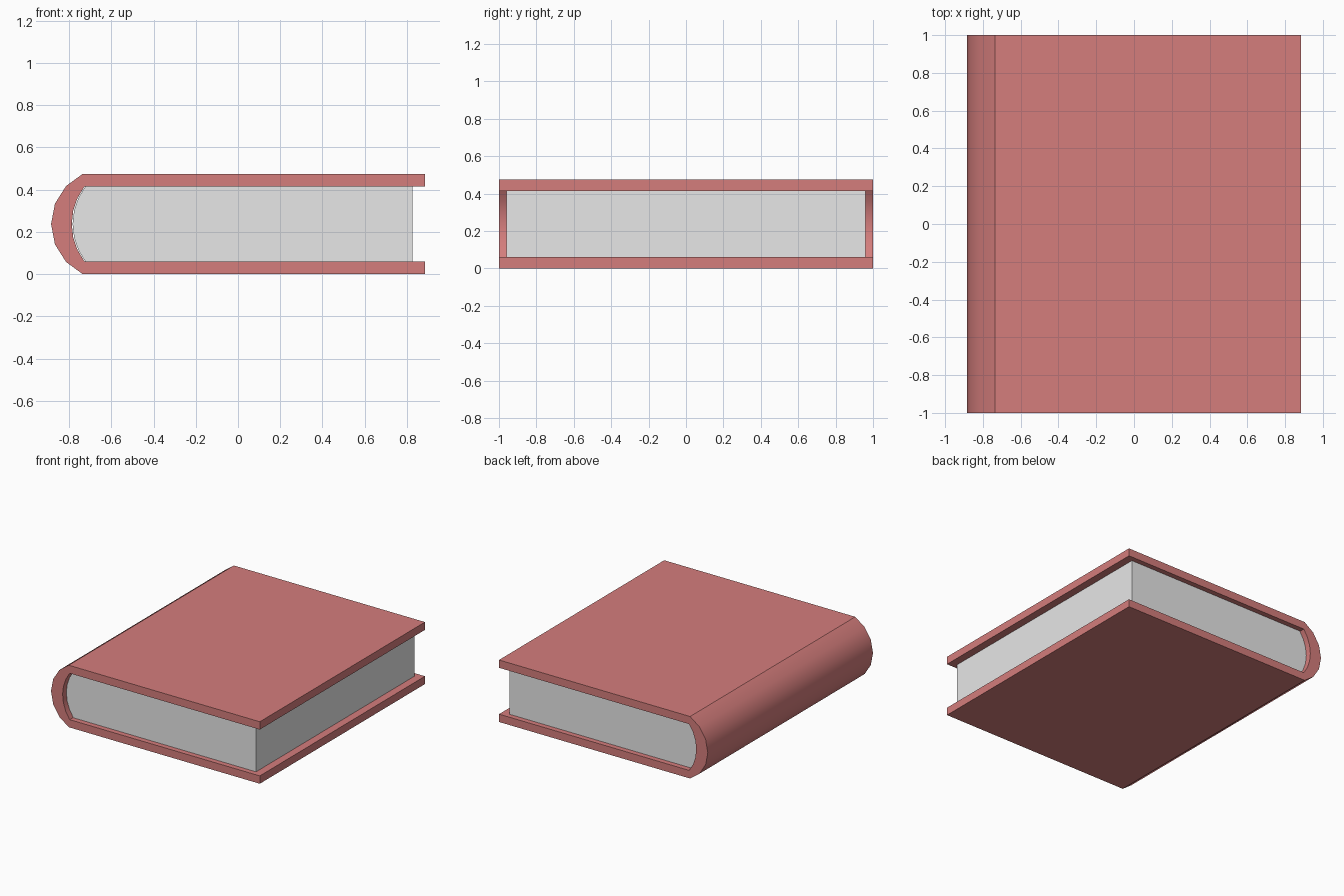
import bpy, bmesh
from math import sin, cos, asin

cube = bpy.data.objects.get("Cube")
if cube:
    bpy.data.objects.remove(cube, do_unlink=True)

HEIGHT = 0.475
MID = HEIGHT / 2
BOARD = 0.06          # cover board thickness
EDGE_X = 0.885        # fore edge of the boards


def material(name, rgb):
    m = bpy.data.materials.new(name)
    m.use_nodes = True
    m.diffuse_color = (*rgb, 1)
    m.node_tree.nodes["Principled BSDF"].inputs["Base Color"].default_value = (*rgb, 1)
    return m


def arc(apex_x, radius, half_height, steps=6):
    """Bulge toward -x, listed from bottom to top."""
    a = asin(half_height / radius)
    angles = [a * (2 * i / steps - 1) for i in range(steps + 1)]
    return [(apex_x + radius * (1 - cos(t)), MID + radius * sin(t)) for t in angles]


def extrude_profile(name, profile, half_depth, mat):
    """Extrude an xz profile along y."""
    bm = bmesh.new()
    face = bm.faces.new([bm.verts.new((x, -half_depth, z)) for x, z in profile])
    ext = bmesh.ops.extrude_face_region(bm, geom=[face], use_keep_orig=True)
    moved = [v for v in ext["geom"] if isinstance(v, bmesh.types.BMVert)]
    bmesh.ops.translate(bm, verts=moved, vec=(0, 2 * half_depth, 0))
    bmesh.ops.recalc_face_normals(bm, faces=bm.faces)
    mesh = bpy.data.meshes.new(name)
    bm.to_mesh(mesh)
    bm.free()
    mesh.materials.append(mat)
    obj = bpy.data.objects.new(name, mesh)
    bpy.context.collection.objects.link(obj)
    bpy.ops.object.select_all(action="DESELECT")
    obj.select_set(True)
    bpy.context.view_layer.objects.active = obj
    bpy.ops.object.shade_smooth_by_angle(angle=0.5)
    return obj


red = material("cover_red", (0.66, 0.206, 0.202))
paper = material("paper_grey", (0.8, 0.8, 0.8))

# Hard cover: two boards joined by a rounded spine
outer = arc(-0.885, 0.263, MID)
inner = arc(-0.787, 0.2925, MID - BOARD)
cover = (outer
         + [(EDGE_X, HEIGHT), (EDGE_X, HEIGHT - BOARD)]
         + inner[::-1]
         + [(EDGE_X, BOARD), (EDGE_X, 0)])
extrude_profile("cover", cover, 1.0, red)

# Page block, set in from the cover and rounded at the spine
pages = (arc(-0.783, 0.2925, MID - BOARD)
         + [(0.825, HEIGHT - BOARD), (0.825, BOARD)])
extrude_profile("pages", pages, 0.96, paper)
